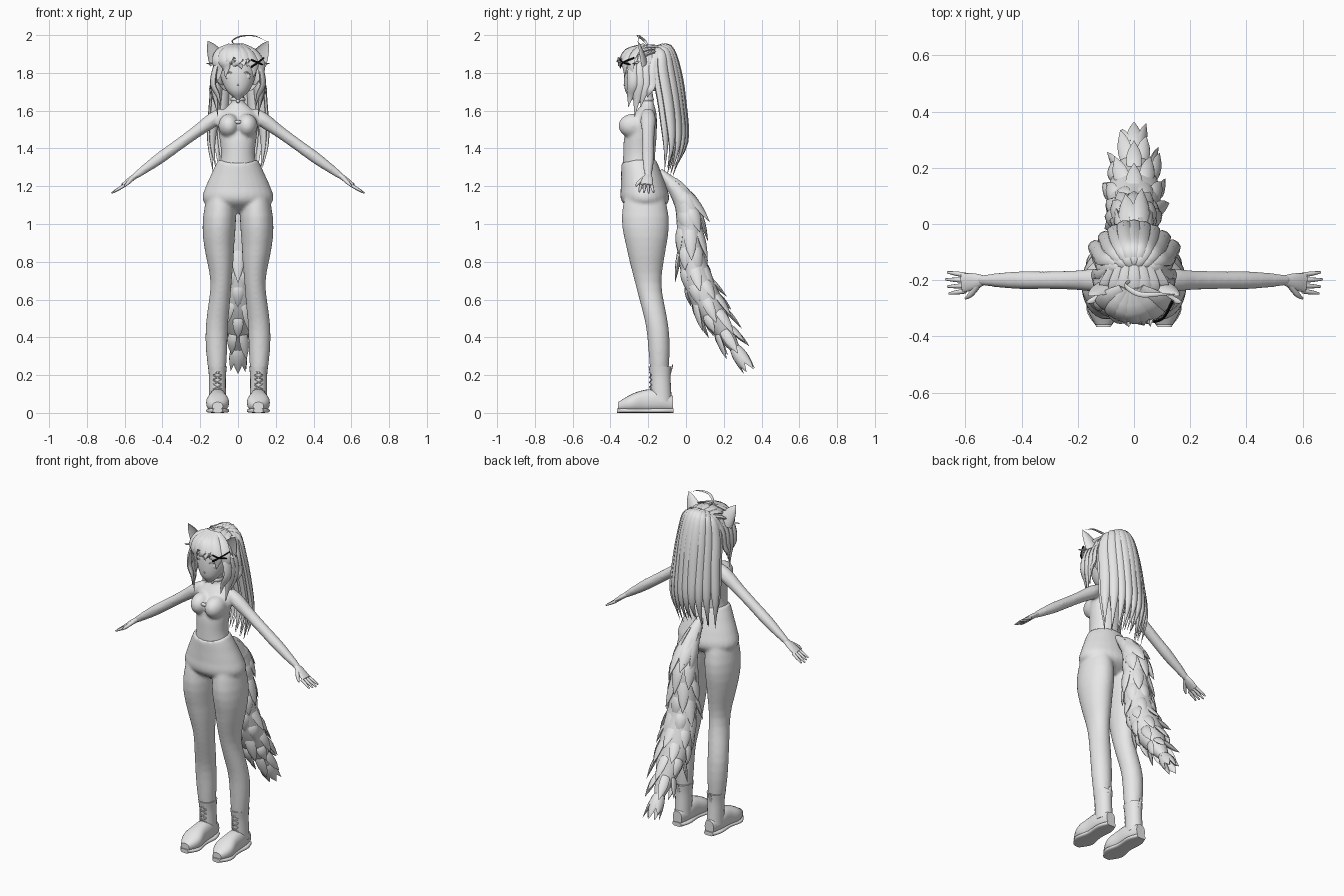
import bpy, bmesh, math, random
from mathutils import Vector, Matrix

random.seed(4)
X, Y, Z = Matrix.Identity(3)
old_cube = bpy.data.objects.get("Cube")
if old_cube:
    bpy.data.objects.remove(old_cube, do_unlink=True)


def material(name, value):
    mat = bpy.data.materials.new(name)
    mat.use_nodes = True
    color = (value, value, value, 1)
    mat.diffuse_color = color
    mat.node_tree.nodes["Principled BSDF"].inputs["Base Color"].default_value = color
    return mat


grey = material("plain grey", .8)
black = material("clip black", .005)


def finish(name, bm, mat=grey, mirror=False, blend=False):
    bmesh.ops.recalc_face_normals(bm, faces=bm.faces)
    mesh = bpy.data.meshes.new(name)
    bm.to_mesh(mesh)
    bm.free()
    mesh.materials.append(mat)
    mesh.shade_smooth()
    mesh.set_sharp_from_angle(angle=math.radians(50))
    part = bpy.data.objects.new(name, mesh)
    bpy.context.scene.collection.objects.link(part)
    if mirror:
        part.modifiers.new("both sides", 'MIRROR')
    if blend:
        # Fuse overlapping volumes into one soft skin
        fuse = part.modifiers.new("fuse", 'REMESH')
        fuse.mode, fuse.voxel_size, fuse.use_smooth_shade = 'VOXEL', .008, True
        soften = part.modifiers.new("soften", 'SMOOTH')
        soften.iterations = 8


def sample(values, t):
    # Smooth curve through evenly spaced numbers or points
    last = len(values) - 1
    i = min(int(t * last), last - 1)
    f = t * last - i
    a, b, c, d = (values[min(max(k, 0), last)] for k in range(i - 1, i + 3))
    return b + f / 2 * (c - a + f * (2 * a - 5 * b + 4 * c - d + f * (3 * (b - c) + d - a)))


def loft(bm, path, widths, depths=1, side=X, axis=None, sides=20, steps=20, power=1):
    # Oval sections along a path; depths is a ratio of the width or its own profile
    path = [Vector(p) for p in path]
    rings = []
    for i in range(steps + 1):
        t = i / steps
        center, half = sample(path, t), max(sample(widths, t), .001)
        depth = max(sample(depths, t), .001) if isinstance(depths, tuple) else half * depths
        ahead, behind = sample(path, min(t + .02, 1)), sample(path, max(t - .02, 0))
        along = axis or (ahead - behind).normalized()
        across = (side - along * side.dot(along)).normalized()
        up = along.cross(across)
        ring = []
        for k in range(sides):
            angle = math.tau * k / sides
            c, s = (math.copysign(abs(v) ** power, v) for v in (math.cos(angle), math.sin(angle)))
            ring.append(bm.verts.new(center + across * c * half + up * s * depth))
        rings.append(ring)
    for low, high in zip(rings, rings[1:]):
        for k in range(sides):
            bm.faces.new((low[k - 1], low[k], high[k], high[k - 1]))
    bm.faces.new(rings[0])
    bm.faces.new(rings[-1])


def lock(bm, path, width, side=X, flat=.4, steps=12):
    # Pointed strand of hair or fur
    loft(bm, path, [width * k for k in (.5, 1, .9, 0)], flat, side, sides=8, steps=steps)


def ball(bm, center, size, segments=24):
    place = Matrix.Translation(center) @ Matrix.Diagonal((*size, 1))
    return bmesh.ops.create_uvsphere(bm, u_segments=segments, v_segments=segments // 2,
                                     radius=1, matrix=place)["verts"]


# Torso, bust, neck and arms in one skin
shoulder, wrist = Vector((.08, -.2, 1.59)), Vector((.55, -.2, 1.25))
bm = bmesh.new()
loft(bm, [(0, -.25, 1.3), (0, -.24, 1.47), (0, -.2, 1.64)], (.1, .09, .1, .105, .04),
     (.085, .085, .085, .065, .03), axis=Z, sides=28)
loft(bm, [(0, -.2, 1.58), (0, -.21, 1.72)], (.04, .033, .033), axis=Z)
for s in (-1, 1):
    mirror = Matrix.Diagonal((s, 1, 1))
    ball(bm, (s * .048, -.28, 1.52), (.056, .078, .064))
    loft(bm, [mirror @ shoulder, mirror @ wrist], (.032, .041, .034, .032, .032, .025, .018), .95, Y)
finish("torso_and_arms", bm, blend=True)
bm = bmesh.new()
ball(bm, (0, -.33, 1.54), (.02, .01, .01))
finish("chest_detail", bm)

# Hips with a V-shaped waistline, fused with the legs
bm = bmesh.new()
loft(bm, [(0, -.21, 1.06), (0, -.225, 1.2), (0, -.25, 1.34)], (.1, .185, .17, .135, .104),
     (.05, .125, .12, .105, .092), axis=Z, sides=28)
for v in bm.verts:
    if v.co.z > 1.335 and v.co.y < -.25:
        v.co.z -= max(0, .035 - abs(v.co.x) * .35)
for s in (-1, 1):
    loft(bm, [(s * .11, -.14, .2), (s * .113, -.15, .44), (s * .09, -.2, .69), (s * .101, -.212, .93),
              (s * .09, -.22, 1.17)], (.044, .057, .058, .056, .076, .088, .07),
         (.047, .057, .061, .07, .1, .125, .1), axis=Z, sides=28)
finish("hips_and_legs", bm, blend=True)

# Hands
bm = bmesh.new()
knuckles = wrist + Vector((.06, -.01, -.045))
loft(bm, [shoulder.lerp(wrist, .97), knuckles], (.018, .03, .034), (.014, .014, .01), Y)
for i in range(4):
    spread = Y * (i - 1.5)
    root = knuckles + spread * .019 - X * .01
    reach = .07 - .006 * abs(i - 2)
    loft(bm, [root, root + (X - Z * .6 + spread * .1) * reach], (.009, .008, .004), 1, Y, sides=8, steps=6)
loft(bm, [wrist - Y * .01, wrist + Vector((.03, -.05, -.03)), wrist + Vector((.05, -.065, -.05))],
     (.012, .01, .004), 1, Y, sides=8)
finish("hand", bm, mirror=True)

# Boots
bm = bmesh.new()
loft(bm, [(.108, -.07, .05), (.108, -.17, .065), (.108, -.27, .055), (.108, -.36, .035)],
     (.03, .046, .05, .06, .028), (.04, .06, .052, .022), axis=-Y, power=.85)
loft(bm, [(.109, -.13, .06), (.109, -.138, .245)], (.046, .045, .045, .05), 1.2, axis=Z)
loft(bm, [(.11, -.085, .2), (.11, -.07, .255)], (.01, .01), .3)
finish("boot", bm, mirror=True)
bm = bmesh.new()
loft(bm, [(.108, -.065, .012), (.108, -.366, .012)], (.03, .05, .046, .061, .025), (.012, .012), axis=-Y, power=.6)
finish("boot_sole", bm, mirror=True)
bm = bmesh.new()
for i in range(5):
    middle = Vector((.109, -.193, .11 + i * .026))
    for slant in (-1, 1):
        arm = (X * slant * 2 + Z) * .011
        loft(bm, [middle - arm + Y * .01, middle, middle + arm + Y * .01], (.003, .003), 1, Z, sides=6, steps=4)
finish("boot_laces", bm, mirror=True)

# Head, eyes and collar
bm = bmesh.new()
loft(bm, [(0, -.28, 1.66), (0, -.23, 1.8), (0, -.21, 1.94)], (.01, .06, .09, .1, .09, .04), axis=Z, sides=28)
loft(bm, [(0, -.31, 1.75), (0, -.325, 1.735), (0, -.3, 1.725)], (.003, .005, .003), sides=8)
finish("head", bm)
bm = bmesh.new()
ball(bm, (.043, -.305, 1.78), (.022, .01, .018))
loft(bm, [(.02, -.32, 1.79), (.045, -.317, 1.803), (.07, -.295, 1.79)], (.002, .004, .002), 1, Z, sides=6)
finish("eye", bm, mirror=True)
bm = bmesh.new()
loft(bm, [(0, -.21, 1.65), (0, -.21, 1.67)], (.036, .04, .036), axis=Z, steps=4)
ball(bm, (0, -.25, 1.65), (.01, .01, .01))
finish("choker", bm)

# Cupped animal ears
bm = bmesh.new()
loft(bm, [(.1, -.24, 1.86), (.16, -.24, 1.97)], (.055, .045, .025, 0), .65)
for v in bm.verts:
    inward = -.24 - v.co.y
    if inward > 0:
        v.co.y += inward * 1.45
    v.co.y -= (v.co.z - 1.86) * .15
finish("ear", bm, mirror=True)

# Hair cap, open over the face, with combed-back ridges
bm = bmesh.new()
skull = ball(bm, (0, -.2, 1.815), (.125, .132, .132), 32)
hidden = [v for v in skull if v.co.z < 1.7 or (v.co.y < -.23 and v.co.z < 1.875)]
bmesh.ops.delete(bm, geom=hidden, context='VERTS')
for i in range(-3, 4):
    u = i / 3
    loft(bm, [(.1 * u, -.3 + .08 * u * u, 1.9 - .03 * u * u), (.095 * u, -.21, 1.94 - .045 * u * u),
              (.04 * u, -.1, 1.935)], (.016, .026, .014), .35, sides=8)
finish("hair_cap", bm)

# Fringe: broad locks swept sideways from the crown
bm = bmesh.new()
for i in range(-3, 4):
    u = i / 3
    x, tip = .112 * u, 1.82 - .1 * u * u + .025 * (i % 2)
    brow = -.2 - .145 * math.sqrt(1 - .6 * u * u)
    lock(bm, [(x * .3 - .01, -.23, 1.95), (x * .75 - .01, brow + .03, 1.92), (x, brow, 1.865),
              (x + .012, brow, (1.88 + tip) / 2), (x + .02 * (1 - abs(u)), brow, tip)],
         .032, Vector((1, u * .8, 0)), .3)
finish("fringe", bm)

# Locks beside the face
bm = bmesh.new()
for k in range(4):
    y, tip, out = -.285 + .033 * k, 1.57 + .05 * abs(k - 1), .105 + .012 * k
    lock(bm, [(.095, y + .02, 1.9), (.122, y, 1.82), (.132, y, 1.74), (out, y - .01, (1.74 + tip) / 2),
              (out - .01, y - .02, tip)], .027, Vector((.4, 1, 0)), .45)
lock(bm, [(.12, -.25, 1.86), (.145, -.27, 1.85), (.172, -.28, 1.85)], .01, Y)
finish("side_locks", bm, mirror=True)

# Curled lock on the crown
bm = bmesh.new()
lock(bm, [(-.01, -.2, 1.94), (-.03, -.22, 1.97), (.02, -.25, 1.995), (.09, -.25, 1.995), (.145, -.25, 1.97)],
     .009, Y, steps=24)
finish("crown_curl", bm)

# Long ponytail in two arched layers of thick strands
bm = bmesh.new()
for inset, count in ((0, 4), (.045, 3)):
    for i in range(-count, count + 1):
        u = i / count * (1 - inset * 2)
        deep = .075 * u * u + inset
        lock(bm, [(.02 * u, -.16, 1.925), (.08 * u, -.09 - deep / 2, 1.935 - .03 * u * u),
                  (.11 * u, -.045 - deep, 1.81), (.13 * u, -.015 - deep, 1.62), (.148 * u, -deep, 1.43),
                  (.13 * u, -.06 - deep / 2, random.uniform(1.25, 1.31))],
             random.uniform(.031, .036), Vector((1, -u, 0)), .65, 20)
finish("ponytail", bm)

# Crossed hair clip
bm = bmesh.new()
for slant in (-1, 1):
    rise = Z * slant * .02
    loft(bm, [Vector((.07, -.348, 1.85)) - rise, Vector((.105, -.333, 1.855)), Vector((.137, -.275, 1.86)) + rise],
         (.005, .005), 1, Z, sides=4)
finish("hair_clip", bm, black)

# Bushy tail: core and long flaring tufts along its path
spine = [Vector(p) for p in ((0, -.14, 1.28), (0, 0, 1.1), (0, .035, .8), (0, .13, .55), (0, .3, .28))]
girth = (.02, .07, .085, .09, .01)
bm = bmesh.new()
loft(bm, spine, girth, .85)
finish("tail_core", bm)
bm = bmesh.new()
rows, around = 12, 6
for i in range(1, rows):
    t = i / rows
    center, radius = sample(spine, t), sample(girth, t)
    along = (sample(spine, t + .03) - center).normalized()
    up = along.cross(X)
    for k in range(around):
        angle = math.tau * (k + i % 2 / 2) / around
        out = (X * math.cos(angle) + up * math.sin(angle) * .85) * radius
        across = up * math.cos(angle) - X * math.sin(angle)
        root = center + out * .7
        length = along * random.uniform(.17, .25) * (1 - t * .4)
        lock(bm, [root, root + length * .4 + out * .3, root + length + out * random.uniform(.25, .8)],
             .036 - .012 * t, across, steps=8)
finish("tail_fur", bm)
